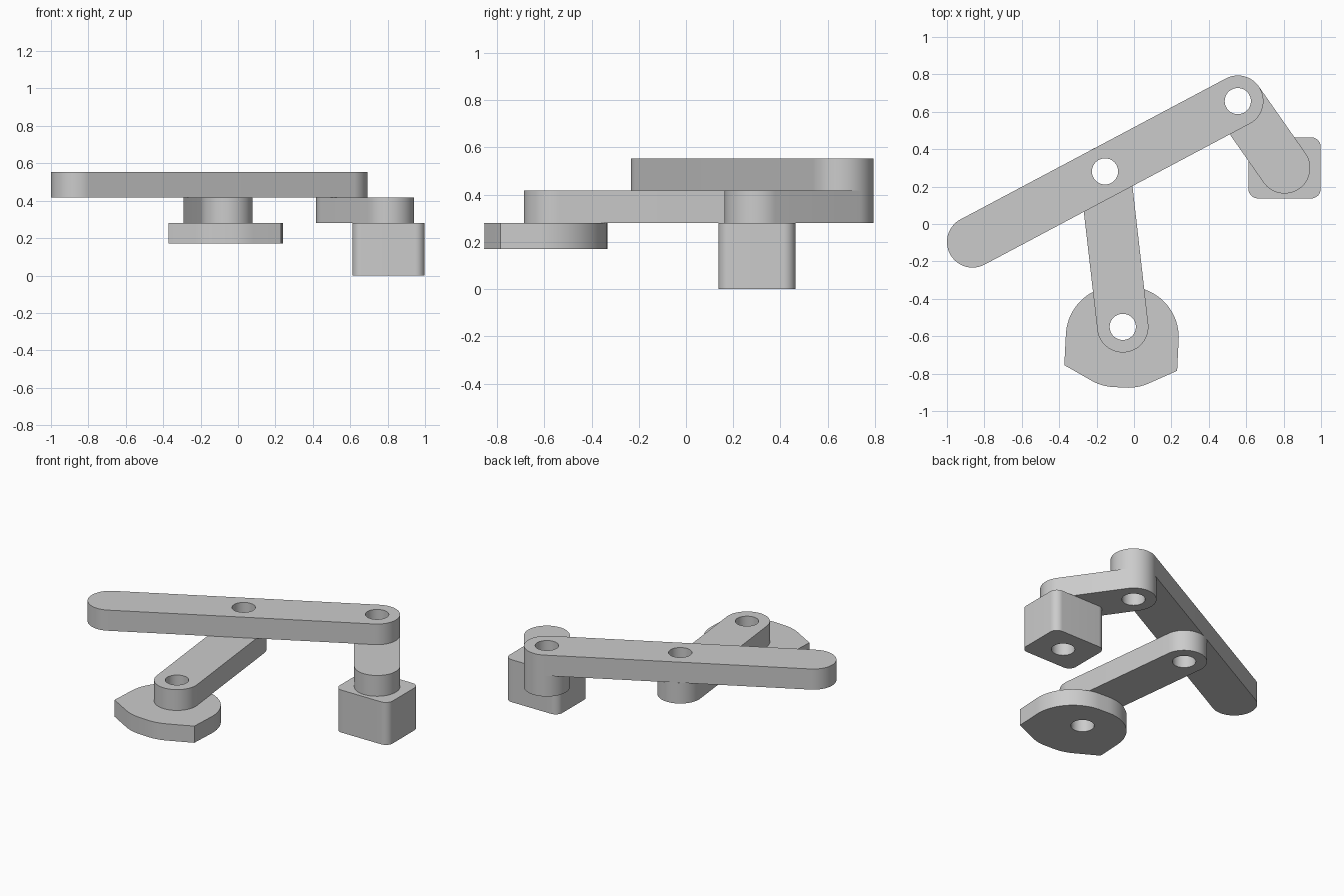
import bpy, bmesh
from math import sin, cos, pi
from mathutils import Vector
from mathutils.geometry import convex_hull_2d

cube = bpy.data.objects.get("Cube")
if cube:
    bpy.data.objects.remove(cube, do_unlink=True)

grey = bpy.data.materials.new("plain grey")
grey.use_nodes = True
grey.diffuse_color = (0.6, 0.6, 0.6, 1)
grey.node_tree.nodes["Principled BSDF"].inputs["Base Color"].default_value = (0.6, 0.6, 0.6, 1)

HOLE = 0.07      # pin hole radius
ARM = 0.137      # half width of the arms
SEGMENTS = 72


def circle(centre, radius):
    if radius == 0:
        return [Vector(centre)]
    return [Vector((centre[0] + radius * cos(2 * pi * i / SEGMENTS),
                    centre[1] + radius * sin(2 * pi * i / SEGMENTS)))
            for i in range(SEGMENTS)]


def plate(name, discs, holes, bottom, top):
    """Extrude the outline wrapped around the discs, pierced by round holes."""
    points = [p for centre, radius in discs for p in circle(centre, radius)]
    outline = [points[i] for i in convex_hull_2d(points)]
    curve = bpy.data.curves.new(name, "CURVE")
    curve.dimensions = "2D"
    curve.fill_mode = "BOTH"
    curve.extrude = (top - bottom) / 2
    for loop in [outline] + [circle(h, HOLE) for h in holes]:
        spline = curve.splines.new("POLY")
        spline.points.add(len(loop) - 1)
        for point, co in zip(spline.points, loop):
            point.co = (co.x, co.y, 0, 1)
        spline.use_cyclic_u = True
    helper = bpy.data.objects.new(name + " profile", curve)
    mesh = bpy.data.meshes.new_from_object(helper)
    bpy.data.objects.remove(helper)
    bpy.data.curves.remove(curve)

    # Weld caps to walls and move to the right height
    bm = bmesh.new()
    bm.from_mesh(mesh)
    bmesh.ops.remove_doubles(bm, verts=bm.verts, dist=0.00005)
    bmesh.ops.translate(bm, verts=bm.verts, vec=(0, 0, (top + bottom) / 2))
    bmesh.ops.recalc_face_normals(bm, faces=bm.faces)
    bm.to_mesh(mesh)
    bm.free()
    mesh.materials.clear()
    mesh.materials.append(grey)
    obj = bpy.data.objects.new(name, mesh)
    bpy.context.collection.objects.link(obj)
    bpy.ops.object.select_all(action="DESELECT")
    obj.select_set(True)
    bpy.context.view_layer.objects.active = obj
    bpy.ops.object.shade_smooth_by_angle()
    return obj


# Joint positions and layer heights
tip, middle, elbow = (-0.863, -0.096), (-0.155, 0.281), (0.555, 0.657)
foot, grip = (-0.06, -0.55), (0.805, 0.30)
z_foot, z_link, z_bar, z_top = 0.17, 0.28, 0.417, 0.553

# Long top bar and the two links below it
plate("long_bar", [(tip, ARM), (elbow, ARM)], [middle, elbow], z_bar, z_top)
plate("middle_link", [(middle, ARM), (foot, ARM)], [middle, foot], z_link, z_bar)
plate("end_link", [(elbow, ARM), (grip, ARM)], [elbow], z_link, z_bar)


# Base plate: square front, rounded back, turned slightly about its hole
def on_base(x, y):
    return foot[0] + x * cos(0.05) + y * sin(0.05), foot[1] - x * sin(0.05) + y * cos(0.05)


half, bend = 0.302, 0.27
plate("base_plate",
      [(on_base(s * half, -0.22), 0) for s in (-1, 1)]
      + [(on_base(s * (half - bend), -0.054), bend) for s in (-1, 1)],
      [foot], z_foot, z_link)

# Handle block with rounded upright edges
plate("handle_block",
      [((grip[0] + sx * 0.143, grip[1] + sy * 0.113), 0.05)
       for sx in (-1, 1) for sy in (-1, 1)],
      [grip], 0, z_link)
